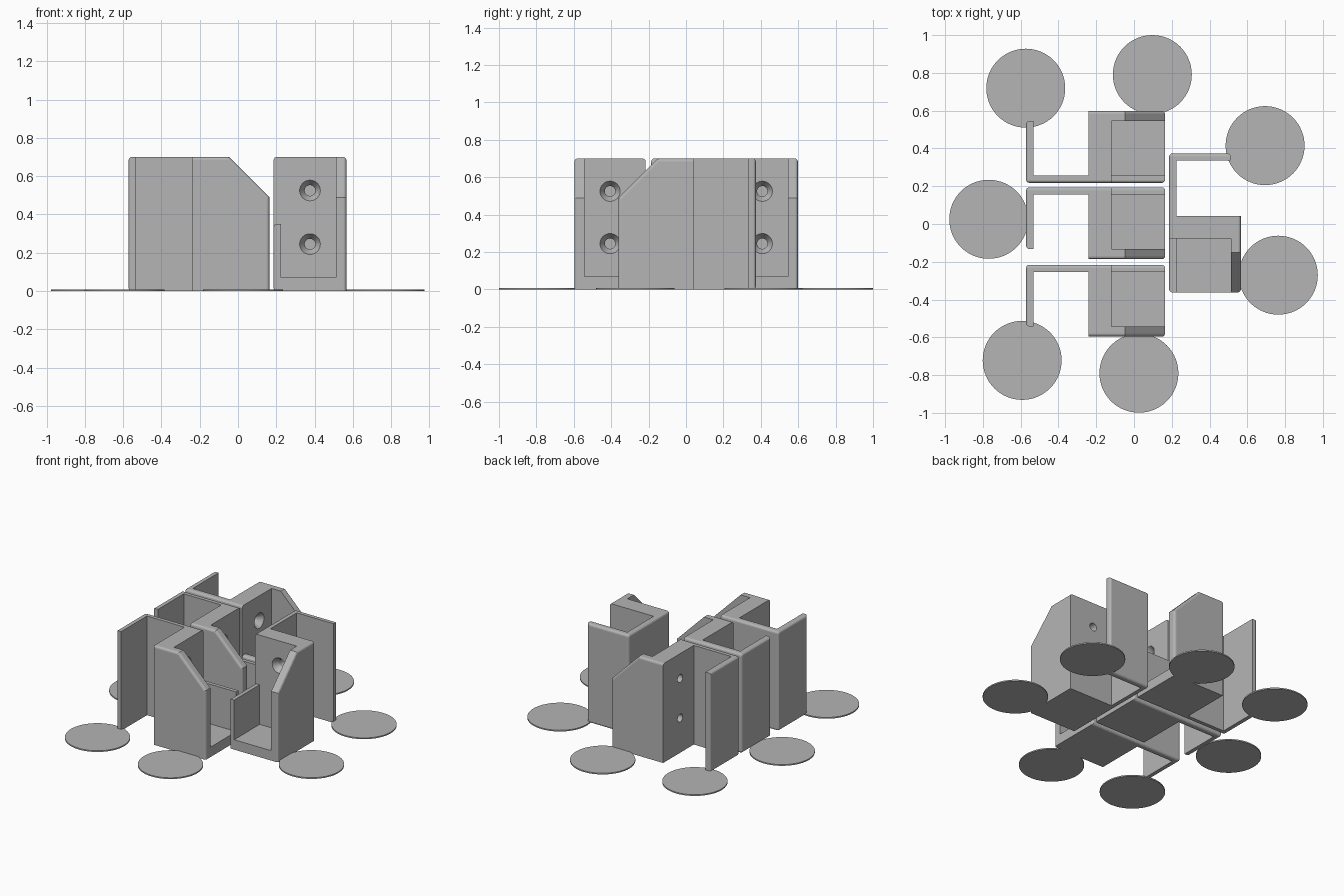
import bpy
import bmesh
import math
from mathutils import Matrix, Vector

cube = bpy.data.objects.get("Cube")
if cube:
    bpy.data.objects.remove(cube, do_unlink=True)

# One plain grey plastic
grey = bpy.data.materials.new("grey_plastic")
grey.use_nodes = True
COLOUR = (0.46, 0.46, 0.46, 1)
grey.diffuse_color = COLOUR
for node in grey.node_tree.nodes:
    if node.type == 'BSDF_PRINCIPLED':
        node.inputs["Base Color"].default_value = COLOUR

# Bracket dimensions in its own frame: the open end faces +x
HALF = 0.19
ARM_X, BACK_X, SEAT_X, END_X = -0.571, -0.24, -0.12, 0.164
TALL, LOW, FLOOR = 0.7, 0.35, 0.07
WALL, CHEEK = 0.038, 0.053
ARM_END = -0.136
ROUND = 0.016


def near(a, b):
    return abs(a - b) < 1e-4


def new_object(name, bm):
    bmesh.ops.recalc_face_normals(bm, faces=bm.faces[:])
    mesh = bpy.data.meshes.new(name)
    bm.to_mesh(mesh)
    bm.free()
    mesh.materials.append(grey)
    obj = bpy.data.objects.new(name, mesh)
    bpy.context.collection.objects.link(obj)
    return obj


def extrude(points, offset):
    bm = bmesh.new()
    face = bm.faces.new([bm.verts.new(p) for p in points])
    top = bmesh.ops.extrude_face_region(bm, geom=[face], use_keep_orig=True)
    verts = [g for g in top["geom"] if isinstance(g, bmesh.types.BMVert)]
    bmesh.ops.translate(bm, verts=verts, vec=offset)
    bmesh.ops.recalc_face_normals(bm, faces=bm.faces[:])
    return bm


def round_edges(bm, rule):
    edges = [e for e in bm.edges if rule(e.verts[0].co, e.verts[1].co)]
    bmesh.ops.bevel(bm, geom=edges, offset=ROUND, segments=4, profile=0.5,
                    affect='EDGES', clamp_overlap=True)


def on_outer_side(a, b):
    at_seat = near(a.x, SEAT_X) and near(b.x, SEAT_X)
    return near(a.y, HALF) and near(b.y, HALF) and not at_seat


def frame_rule(a, b):
    on_arm = near(a.x, ARM_X) and near(b.x, ARM_X)
    at_back = near(a.x, BACK_X) and near(b.x, BACK_X)
    on_cheek = (near(a.y, -HALF) and near(b.y, -HALF)
                and max(a.z, b.z) > 0.4 and not at_back)
    return on_outer_side(a, b) or on_arm or on_cheek


def screw_cutter(z):
    # Straight hole with a countersink towards the open end
    bm = bmesh.new()
    profile = [(-0.3, 0), (-0.3, 0.028), (-0.16, 0.028),
               (SEAT_X, 0.054), (-0.09, 0.054), (-0.09, 0)]
    verts = [bm.verts.new((x, 0, z + r)) for x, r in profile]
    edges = [bm.edges.new(pair) for pair in zip(verts, verts[1:])]
    bmesh.ops.spin(bm, geom=verts + edges, cent=(0, 0, z), axis=(1, 0, 0),
                   angle=2 * math.pi, steps=40)
    bmesh.ops.remove_doubles(bm, verts=bm.verts[:], dist=1e-4)
    cutter = new_object("screw_cutter", bm)
    cutter.hide_render = True
    return cutter


def make_frame():
    # Arm, web, back plate and tall cheek share one plan outline
    plan = [(ARM_X, ARM_END), (ARM_X + WALL, ARM_END),
            (ARM_X + WALL, HALF - WALL), (BACK_X, HALF - WALL),
            (BACK_X, -HALF), (END_X, -HALF), (END_X, CHEEK - HALF),
            (SEAT_X, CHEEK - HALF), (SEAT_X, HALF), (ARM_X, HALF)]
    bm = extrude([(x, y, 0) for x, y in plan], (0, 0, TALL))
    # Sloping corner of the cheek
    geom = bm.verts[:] + bm.edges[:] + bm.faces[:]
    bmesh.ops.bisect_plane(bm, geom=geom, dist=1e-5, plane_co=(-0.047, 0, TALL),
                           plane_no=Vector((1, 0, 1)).normalized(),
                           clear_outer=True)
    bmesh.ops.holes_fill(bm, edges=[e for e in bm.edges if e.is_boundary],
                         sides=0)
    bmesh.ops.recalc_face_normals(bm, faces=bm.faces[:])
    round_edges(bm, frame_rule)
    frame = new_object("bracket_frame", bm)
    # Two screw holes through the back plate
    cutters = [screw_cutter(z) for z in (0.245, 0.525)]
    for cutter in cutters:
        mod = frame.modifiers.new("screw_hole", 'BOOLEAN')
        mod.operation = 'DIFFERENCE'
        mod.solver = 'EXACT'
        mod.object = cutter
    graph = bpy.context.evaluated_depsgraph_get()
    mesh = bpy.data.meshes.new_from_object(frame.evaluated_get(graph))
    for obj in cutters + [frame]:
        bpy.data.objects.remove(obj, do_unlink=True)
    return mesh


def make_tray():
    # Floor with the low side wall
    section = [(CHEEK - HALF, 0), (HALF, 0), (HALF, LOW), (HALF - WALL, LOW),
               (HALF - WALL, FLOOR), (CHEEK - HALF, FLOOR)]
    bm = extrude([(SEAT_X, y, z) for y, z in section], (END_X - SEAT_X, 0, 0))
    round_edges(bm, on_outer_side)
    tray = new_object("bracket_tray", bm)
    mesh = tray.data.copy()
    bpy.data.objects.remove(tray, do_unlink=True)
    return mesh


# Four brackets: two alike, one mirrored, one mirrored and turned
mirror = Matrix.Scale(-1, 4, (0, 1, 0))
turn = Matrix.Rotation(-math.pi / 2, 4, 'Z')
placements = {
    "front": Matrix.Translation((0, -0.406, 0)),
    "middle": Matrix.Translation((0, 0.004, 0)),
    "back": Matrix.Translation((0, 0.408, 0)) @ mirror,
    "left": Matrix.Translation((0.376, -0.198, 0)) @ turn @ mirror,
}
for part, source in (("frame", make_frame()), ("tray", make_tray())):
    for place, matrix in placements.items():
        mesh = source.copy()
        mesh.transform(matrix)
        if matrix.determinant() < 0:
            mesh.flip_normals()
        obj = bpy.data.objects.new(f"{place}_bracket_{part}", mesh)
        bpy.context.collection.objects.link(obj)

# Thin round pads under the outer corners
pads = [(-0.573, 0.719), (0.097, 0.791), (0.694, 0.415), (-0.769, 0.025),
        (0.764, -0.271), (-0.592, -0.722), (0.026, -0.79)]
for i, (x, y) in enumerate(pads, 1):
    bm = bmesh.new()
    bmesh.ops.create_cone(bm, cap_ends=True, segments=64, radius1=0.209,
                          radius2=0.209, depth=0.009,
                          matrix=Matrix.Translation((x, y, 0.0045)))
    new_object(f"corner_pad_{i}", bm)
